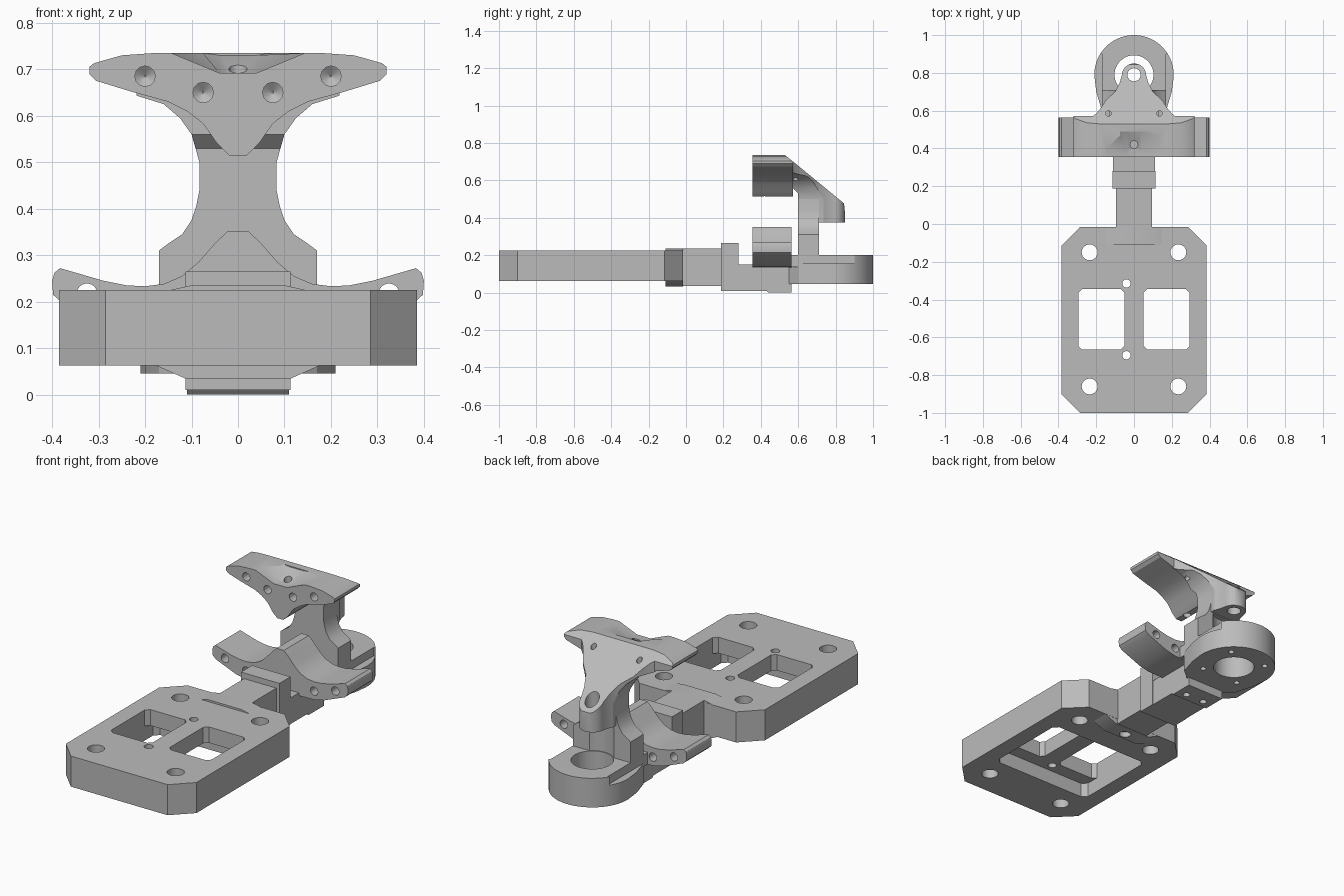
import bpy
import bmesh
import math

cube = bpy.data.objects.get("Cube")
if cube:
    bpy.data.objects.remove(cube)

grey = bpy.data.materials.new("plain_grey")
grey.use_nodes = True
grey.diffuse_color = (0.5, 0.5, 0.5, 1)
grey.node_tree.nodes["Principled BSDF"].inputs["Base Color"].default_value = (0.5, 0.5, 0.5, 1)


def place(axis, a, b, t):
    return {"X": (t, a, b), "Y": (a, t, b), "Z": (a, b, t)}[axis]


def loft(name, axis, rings):
    """Solid through rings of (points, position along axis)."""
    bm = bmesh.new()
    rows = [[bm.verts.new(place(axis, a, b, t)) for a, b in pts] for pts, t in rings]
    bm.faces.new(rows[0])
    bm.faces.new(rows[-1])
    n = len(rows[0])
    for low, high in zip(rows, rows[1:]):
        for i in range(n):
            j = (i + 1) % n
            bm.faces.new((low[i], low[j], high[j], high[i]))
    bmesh.ops.recalc_face_normals(bm, faces=bm.faces)
    mesh = bpy.data.meshes.new(name)
    bm.to_mesh(mesh)
    bm.free()
    mesh.materials.append(grey)
    obj = bpy.data.objects.new(name, mesh)
    bpy.context.collection.objects.link(obj)
    return obj


def prism(name, axis, pts, lo, hi):
    return loft(name, axis, [(pts, lo), (pts, hi)])


def mirrored(half):
    return half + [(-a, b) for a, b in reversed(half)]


def rect(a0, a1, b0, b1):
    return [(a0, b0), (a1, b0), (a1, b1), (a0, b1)]


def chamfered(a0, a1, b0, b1, c):
    return [(a0 + c, b0), (a1 - c, b0), (a1, b0 + c), (a1, b1 - c),
            (a1 - c, b1), (a0 + c, b1), (a0, b1 - c), (a0, b0 + c)]


def circle(a, b, r, n=32, start=0, sweep=2 * math.pi):
    return [(a + r * math.cos(start + sweep * i / n),
             b + r * math.sin(start + sweep * i / n)) for i in range(n)]


def hole(axis, a, b, r, lo, hi, n=24):
    return prism("hole_cutter", axis, circle(a, b, r, n), lo, hi)


def combine(obj, tools, operation="DIFFERENCE"):
    """Apply each boolean tool and throw the tool away."""
    for tool in tools:
        tool.hide_render = True
        mod = obj.modifiers.new("cut", "BOOLEAN")
        mod.operation = operation
        mod.solver = "EXACT"
        mod.object = tool
        bpy.context.view_layer.update()
        graph = bpy.context.evaluated_depsgraph_get()
        mesh = bpy.data.meshes.new_from_object(obj.evaluated_get(graph))
        obj.modifiers.clear()
        obj.data = mesh
        bpy.data.objects.remove(tool)
    return obj


# Mounting plate with two windows above a shared underside pocket
plate_outline = chamfered(-0.385, 0.385, -1.0, -0.015, 0.1)
plate = prism("mounting_plate", "Z", plate_outline, 0.062, 0.225)
cuts = [prism("pocket", "Z", chamfered(-0.295, 0.295, -0.74, -0.27, 0.025), 0, 0.14)]
for s in (-1, 1):
    window = chamfered(min(s * 0.05, s * 0.295), max(s * 0.05, s * 0.295), -0.665, -0.345, 0.02)
    cuts.append(prism("window", "Z", window, 0.1, 0.3))
    for y in (-0.86, -0.15):
        cuts.append(hole("Z", s * 0.235, y, 0.042, 0, 0.3))
for y in (-0.695, -0.315):
    cuts.append(hole("Z", -0.04, y, 0.022, 0.1, 0.3))
combine(plate, cuts)

# Flared root where the arm leaves the plate
root = prism("arm_root", "Y", mirrored([(0.11, 0.033), (0.18, 0.064), (0.15, 0.224), (0.1, 0.235)]),
             -0.11, -0.016)
combine(root, [hole("Z", 0, -0.07, 0.03, 0, 0.1)])

# Arm, collar block and rear tongue
prism("arm", "Y", rect(-0.095, 0.095, 0.035, 0.235), -0.05, 0.2)
prism("collar_block", "Y", rect(-0.113, 0.113, 0.01, 0.265), 0.187, 0.28)
tongue = prism("arm_tongue", "X",
               [(0.27, 0.01), (0.43, 0.01), (0.44, 0), (0.565, 0), (0.565, 0.15), (0.27, 0.15)],
               -0.11, 0.11)
combine(tongue, [hole("Z", s * 0.055, 0.48, 0.018, -0.1, 0.1) for s in (-1, 1)])

# Ring base with stepped flanks
ring_outline = (circle(0, 0.79, 0.21, 40, -0.1, math.pi + 0.2)
                + [(-0.2, 0.7), (-0.17, 0.6), (-0.11, 0.55), (0.11, 0.55), (0.17, 0.6), (0.2, 0.7)])
ring = prism("ring_base", "Z", ring_outline, 0.045, 0.2)
cuts = [hole("Z", 0, 0.79, 0.103, 0, 0.3, 48)]
for s in (-1, 1):
    cuts.append(prism("flank_step", "Y", [(s * 0.17, 0.155), (s * 0.3, 0.155),
                                          (s * 0.3, 0.3), (s * 0.17, 0.3)], 0.5, 0.9))
for a in range(4):
    angle = math.pi * (a / 2 + 0.25)
    cuts.append(hole("Z", 0.157 * math.cos(angle), 0.79 + 0.157 * math.sin(angle), 0.015, 0, 0.12, 16))
combine(ring, cuts)

# Lower clamp: two shallow cradles beside a central ridge
lower_half = [(0.11, 0.135), (0.2, 0.137), (0.26, 0.15), (0.38, 0.198), (0.398, 0.215), (0.4, 0.245),
              (0.395, 0.262), (0.383, 0.272), (0.29, 0.245), (0.24, 0.235), (0.2, 0.233),
              (0.16, 0.238), (0.12, 0.255), (0.085, 0.285), (0.05, 0.325), (0.022, 0.352)]
lower = prism("lower_clamp", "Y", mirrored(lower_half), 0.355, 0.565)
combine(lower, [hole("Y", s * x, z, 0.022, 0.3, 0.6)
                for s in (-1, 1) for x, z in ((0.325, 0.217), (0.2, 0.183))])

# Upright column with a hollow back around the ring opening
column_half = [(0.17, 0.14), (0.17, 0.31), (0.15, 0.325), (0.12, 0.345), (0.1, 0.375),
               (0.09, 0.405), (0.083, 0.44), (0.083, 0.53)]
column = prism("upright_column", "Y", mirrored(column_half), 0.6, 0.71)
combine(column, [hole("Z", 0, 0.79, 0.108, 0.1, 0.37, 48)])
prism("column_foot", "Z", rect(-0.17, 0.17, 0.54, 0.61), 0.137, 0.2)

# Upper clamp with a hollow in the top and blind bolt holes
upper_half = [(0.018, 0.514), (0.045, 0.54), (0.075, 0.583), (0.11, 0.61), (0.15, 0.63),
              (0.23, 0.652), (0.305, 0.675), (0.32, 0.69), (0.32, 0.705), (0.31, 0.713),
              (0.25, 0.73), (0.18, 0.735)]
upper = prism("upper_clamp", "Y", mirrored(upper_half), 0.355, 0.572)
cuts = [prism("slope", "X", [(0.53, 0.735), (0.7, 0.597), (0.7, 0.9), (0.53, 0.9)], -0.5, 0.5),
        loft("top_hollow", "Y",
             [(mirrored([(0.04, 0.692), (0.18, 0.75)]), 0.3),
              (mirrored([(0.04, 0.692), (0.18, 0.75)]), 0.4),
              (mirrored([(0.04, 0.73), (0.18, 0.75)]), 0.49)]),
        hole("Z", 0, 0.42, 0.02, 0.4, 0.9, 16)]
for s in (-1, 1):
    for x, z in ((0.2, 0.685), (0.075, 0.65)):
        cuts.append(loft("bolt_hole", "Y", [(circle(s * x, z, 0.022, 12), 0.3),
                                            (circle(s * x, z, 0.022, 12), 0.5),
                                            (circle(s * x, z, 0.002, 12), 0.515)]))
combine(upper, cuts)

# Sloping head joining the upper clamp, column and rear boss
head = prism("sloping_head", "X",
             [(0.57, 0.703), (0.845, 0.477), (0.855, 0.375), (0.69, 0.375), (0.67, 0.42),
              (0.6, 0.46), (0.6, 0.53), (0.57, 0.56)], -0.4, 0.4)
plan = (circle(0, 0.785, 0.065, 16, 0, math.pi)
        + [(-0.065, 0.785), (-0.075, 0.75), (-0.1, 0.7), (-0.15, 0.655), (-0.175, 0.615),
           (-0.2, 0.585), (-0.23, 0.56)])
plan += [(-a, b) for a, b in reversed(plan[17:])]
front_half = [(0.083, 0.36), (0.083, 0.5), (0.1, 0.56), (0.125, 0.595), (0.16, 0.625),
              (0.24, 0.65), (0.24, 0.75)]
combine(head, [prism("plan", "Z", plan, 0.2, 0.9),
               prism("elevation", "Y", mirrored(front_half), 0.4, 1.0)], "INTERSECT")
combine(head, [hole("Z", 0, 0.79, 0.035, 0.3, 0.9)]
        + [hole("Z", s * 0.135, 0.585, 0.014, 0.6, 0.9, 16) for s in (-1, 1)])

# Smooth the curved walls, keep the machined edges sharp
parts = [o for o in bpy.context.collection.objects if o.type == "MESH" and grey.name in o.data.materials]
bpy.ops.object.select_all(action="DESELECT")
for part in parts:
    part.select_set(True)
bpy.context.view_layer.objects.active = parts[0]
bpy.ops.object.shade_smooth_by_angle(angle=math.radians(25))
